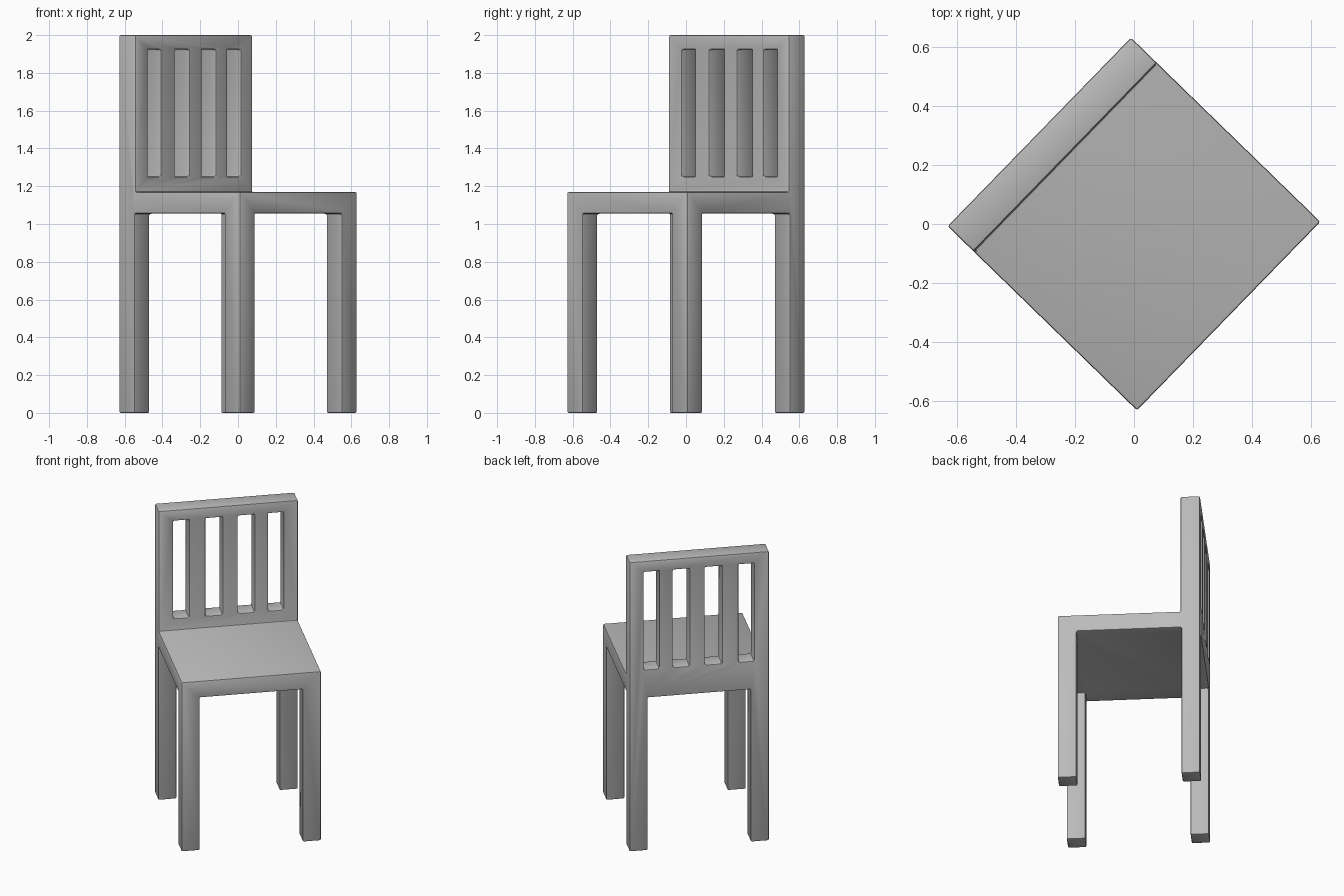
import bpy, bmesh, math

cube = bpy.data.objects.get("Cube")
if cube:
    bpy.data.objects.remove(cube, do_unlink=True)

# Main dimensions; local +y is the back of the chair
HALF_W, HALF_D = 0.445, 0.447
LEG = 0.116
BACK = 0.122
SEAT_LOW, SEAT_TOP, TOP = 1.055, 1.17, 2.0
SLOT_LOW, SLOT_TOP = 1.25, 1.925
SLOTS = [(0.145, 0.10), (0.355, 0.11), (0.56, 0.108), (0.75, 0.10)]
TURN = math.radians(45.8)

grey = bpy.data.materials.new("plain grey")
grey.use_nodes = True
grey.diffuse_color = (0.5, 0.5, 0.5, 1)
grey.node_tree.nodes["Principled BSDF"].inputs["Base Color"].default_value = grey.diffuse_color


def prism(name, outlines, offset):
    """Extrude each closed outline by the offset into one mesh object."""
    bm = bmesh.new()
    for outline in outlines:
        face = bm.faces.new([bm.verts.new(p) for p in outline])
        result = bmesh.ops.extrude_face_region(bm, geom=[face], use_keep_orig=True)
        moved = [v for v in result["geom"] if isinstance(v, bmesh.types.BMVert)]
        bmesh.ops.translate(bm, verts=moved, vec=offset)
    bmesh.ops.recalc_face_normals(bm, faces=bm.faces)
    mesh = bpy.data.meshes.new(name)
    bm.to_mesh(mesh)
    bm.free()
    obj = bpy.data.objects.new(name, mesh)
    bpy.context.collection.objects.link(obj)
    return obj


# Solid body: an L-shaped side profile swept across the width
front, rear, step = -HALF_D, HALF_D, HALF_D - BACK
side = [(front, 0), (rear, 0), (rear, TOP), (step, TOP), (step, SEAT_TOP), (front, SEAT_TOP)]
chair = prism("chair_frame", [[(-HALF_W, y, z) for y, z in side]], (2 * HALF_W, 0, 0))
chair.data.materials.append(grey)

# Cross-shaped cutter leaves four corner legs under the seat
ix, iy = HALF_W - LEG, HALF_D - LEG
cross = [(ix, -1), (ix, -iy), (1, -iy), (1, iy), (ix, iy), (ix, 1),
         (-ix, 1), (-ix, iy), (-1, iy), (-1, -iy), (-ix, -iy), (-ix, -1)]
leg_cutter = prism("leg_cutter", [[(x, y, -0.2) for x, y in cross]], (0, 0, SEAT_LOW + 0.2))

# Four upright slots through the backrest
slots = []
for centre, width in SLOTS:
    a, b = centre - width / 2 - HALF_W, centre + width / 2 - HALF_W
    slots.append([(a, 0, SLOT_LOW), (b, 0, SLOT_LOW), (b, 0, SLOT_TOP), (a, 0, SLOT_TOP)])
slot_cutter = prism("slot_cutter", slots, (0, 1, 0))

for cutter in (leg_cutter, slot_cutter):
    cutter.hide_render = True
    cut = chair.modifiers.new(cutter.name, "BOOLEAN")
    cut.operation = "DIFFERENCE"
    cut.solver = "EXACT"
    cut.object = cutter

# Slightly softened edges
soft = chair.modifiers.new("soft_edges", "BEVEL")
soft.width = 0.008
soft.segments = 2
soft.limit_method = "ANGLE"

# Bake the modifiers and drop the cutters
depsgraph = bpy.context.evaluated_depsgraph_get()
baked = bpy.data.meshes.new_from_object(chair.evaluated_get(depsgraph))
chair.modifiers.clear()
chair.data = baked
for cutter in (leg_cutter, slot_cutter):
    bpy.data.objects.remove(cutter, do_unlink=True)

# The whole chair stands turned on its vertical axis
chair.rotation_euler.z = TURN
bpy.ops.object.select_all(action="DESELECT")
chair.select_set(True)
bpy.context.view_layer.objects.active = chair
bpy.ops.object.shade_smooth_by_angle(angle=math.radians(30))
